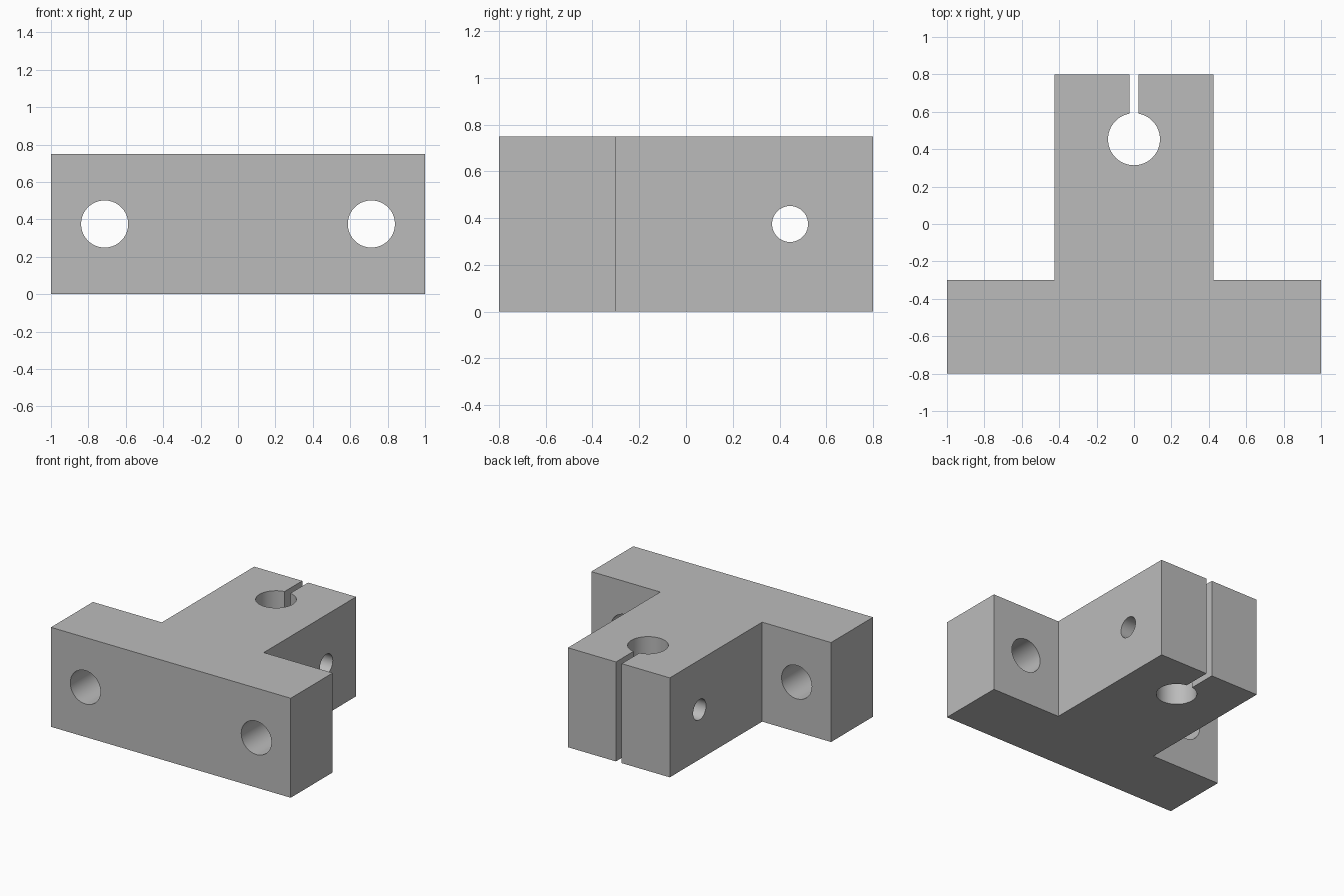
import bpy
import bmesh
from math import asin, cos, sin, pi, radians

cube = bpy.data.objects.get("Cube")
if cube:
    bpy.data.objects.remove(cube, do_unlink=True)

HEIGHT = 0.75
BORE_Y, BORE_R, SLOT = 0.453, 0.139, 0.024

# Plain grey metal
grey = bpy.data.materials.new("grey_metal")
grey.use_nodes = True
colour = (0.5, 0.5, 0.5, 1)
grey.diffuse_color = colour
grey.node_tree.nodes["Principled BSDF"].inputs["Base Color"].default_value = colour


def cylinder_cutter(name, location, radius, rotation):
    bpy.ops.mesh.primitive_cylinder_add(vertices=64, radius=radius, depth=1.2,
                                        location=location, rotation=rotation)
    cutter = bpy.context.object
    cutter.name = name
    cutter.hide_render = True
    return cutter


# Outline of the T: right half, then the split clamp bore, then the left half
half = [(1, -0.8), (1, -0.3), (0.425, -0.3), (0.425, 0.8), (SLOT, 0.8)]
gap = asin(SLOT / BORE_R)
steps = 64
bore = []
for i in range(steps + 1):
    a = pi / 2 - gap - (2 * pi - 2 * gap) * i / steps
    bore.append((BORE_R * cos(a), BORE_Y + BORE_R * sin(a)))
outline = half + bore + [(-x, y) for x, y in reversed(half)]

bm = bmesh.new()
base = bm.faces.new([bm.verts.new((x, y, 0)) for x, y in outline])
top = bmesh.ops.extrude_face_region(bm, geom=[base])
bmesh.ops.translate(bm, vec=(0, 0, HEIGHT),
                    verts=[v for v in top["geom"] if isinstance(v, bmesh.types.BMVert)])
bmesh.ops.recalc_face_normals(bm, faces=bm.faces)
mesh = bpy.data.meshes.new("shaft_clamp_bracket")
bm.to_mesh(mesh)
bm.free()
bracket = bpy.data.objects.new("shaft_clamp_bracket", mesh)
bpy.context.collection.objects.link(bracket)
mesh.materials.append(grey)

# Two mounting holes through the flange and one clamp screw hole across the stem
cutters = [cylinder_cutter(side + "_mounting_hole_cutter", (x, -0.55, HEIGHT / 2),
                           0.126, (pi / 2, 0, 0))
           for side, x in (("left", 0.713), ("right", -0.713))]
cutters.append(cylinder_cutter("clamp_screw_hole_cutter", (0, 0.445, HEIGHT / 2),
                               0.077, (0, pi / 2, 0)))

bpy.ops.object.select_all(action="DESELECT")
bracket.select_set(True)
bpy.context.view_layer.objects.active = bracket
for cutter in cutters:
    mod = bracket.modifiers.new(cutter.name, "BOOLEAN")
    mod.operation = "DIFFERENCE"
    mod.solver = "EXACT"
    mod.object = cutter
    bpy.ops.object.modifier_apply(modifier=mod.name)
for cutter in cutters:
    bpy.data.objects.remove(cutter, do_unlink=True)

bpy.ops.object.shade_smooth_by_angle(angle=radians(30))
